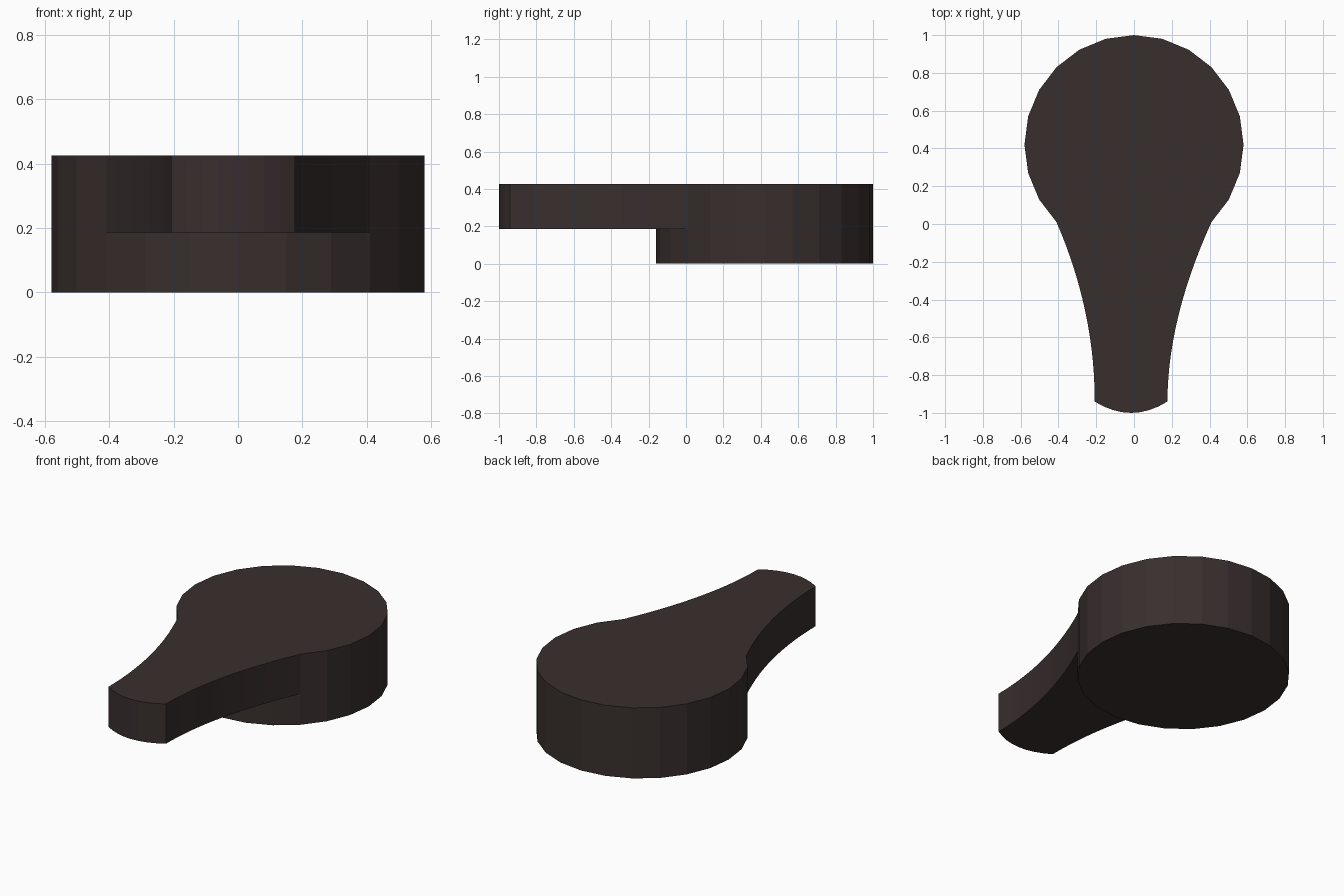
import bpy, bmesh, math
from mathutils import Vector

if "Cube" in bpy.data.objects:
    bpy.data.objects.remove(bpy.data.objects["Cube"])

TOP, MID = 0.426, 0.186
CY, R, N = 0.42, 0.58, 24


def bezier(a, b, c, n):
    a, b, c = Vector(a), Vector(b), Vector(c)
    return [a * (1 - t) ** 2 + b * 2 * t * (1 - t) + c * t * t
            for t in (i / n for i in range(n + 1))]


bm = bmesh.new()


def ring(points, z):
    return [bm.verts.new((p[0], p[1], z)) for p in points]


def walls(low, high):
    for i in range(len(low) - 1):
        bm.faces.new((low[i], low[i + 1], high[i + 1], high[i]))


# Round hub, starting at the right-hand lever joint and going round the back
angles = [math.radians(-45 + 360 * i / N) for i in range(N)]
disc = [(R * math.cos(a), CY + R * math.sin(a)) for a in angles]
J = N * 3 // 4 - 0  # index of the left-hand lever joint
right, left = disc[0], disc[J]

# Lever outline from left joint, round the tip, to right joint
side_l = bezier(left, (-0.207, -0.46), (-0.208, -0.94), 14)
tip = bezier((-0.208, -0.94), (-0.015, -1.06), (0.177, -0.94), 8)
side_r = bezier((0.177, -0.94), (0.178, -0.50), right, 14)
lever = (side_l + tip[1:] + side_r[1:])[1:-1]

base = ring(disc, 0)
mid = ring(disc, MID)
top_back = ring(disc[:J + 1], TOP)
lever_low = ring(lever, MID)
lever_top = ring(lever, TOP)

# Hub walls and flat base
walls(base + base[:1], mid + mid[:1])
walls(mid[:J + 1], top_back)
bm.faces.new(base[::-1])

# Lever walls, underside and the shared top
walls([mid[J]] + lever_low + [mid[0]], [top_back[J]] + lever_top + [top_back[0]])
bm.faces.new((mid[J:] + [mid[0]] + lever_low[::-1]))
bm.faces.new(top_back + lever_top)
bmesh.ops.recalc_face_normals(bm, faces=bm.faces)
big = [f for f in bm.faces if len(f.verts) > 4]
bmesh.ops.triangulate(bm, faces=big)

mesh = bpy.data.meshes.new("lever_knob")
bm.to_mesh(mesh)
bm.free()
knob = bpy.data.objects.new("lever_knob", mesh)
bpy.context.collection.objects.link(knob)

# Dark brown plastic
mat = bpy.data.materials.new("dark_brown")
mat.diffuse_color = (0.04, 0.028, 0.027, 1)
mat.use_nodes = True
mat.node_tree.nodes["Principled BSDF"].inputs["Base Color"].default_value = mat.diffuse_color
mesh.materials.append(mat)
